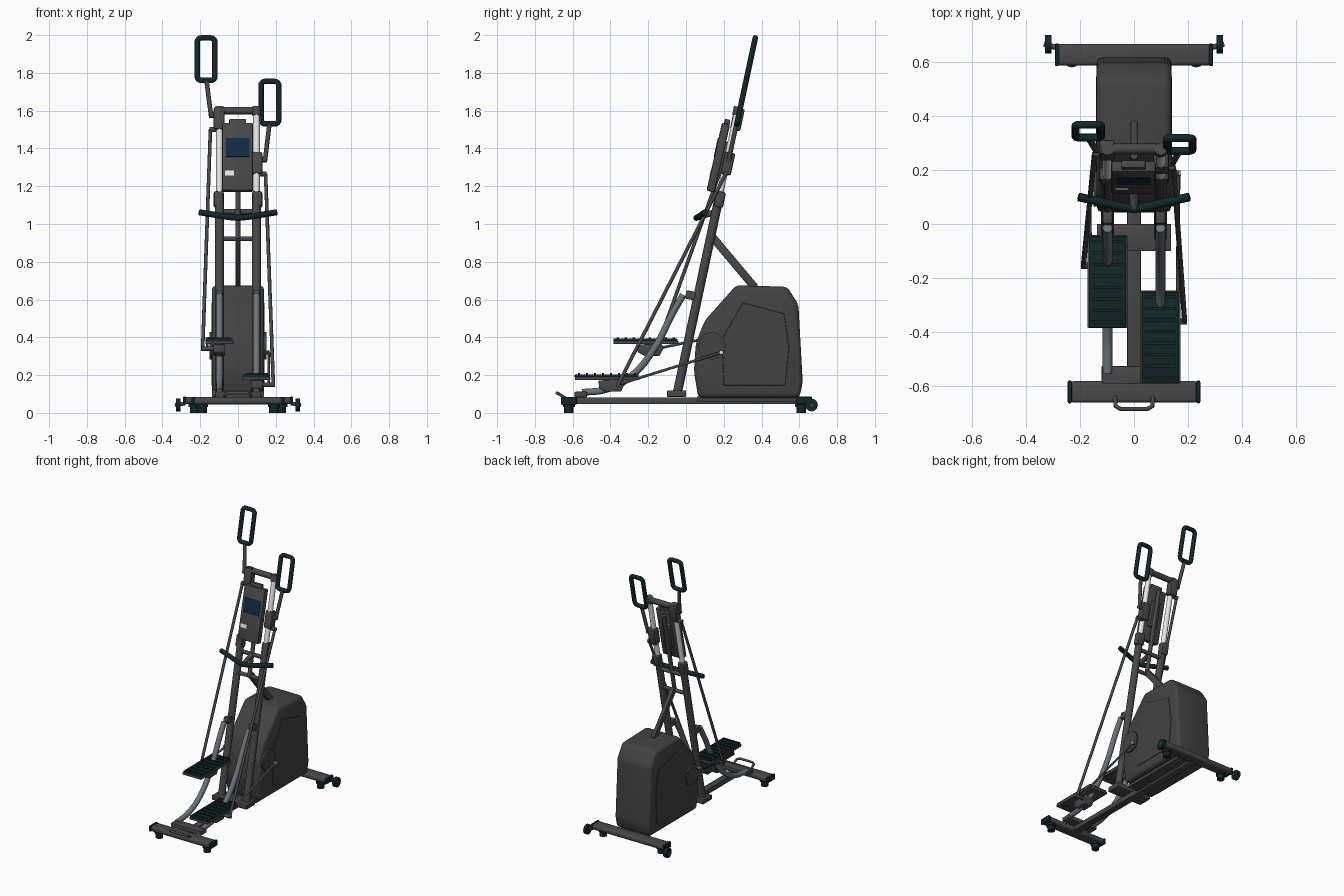
import bpy, bmesh, math
from mathutils import Vector, Matrix

if "Cube" in bpy.data.objects:
    bpy.data.objects.remove(bpy.data.objects["Cube"])


def material(name, r, g, b):
    m = bpy.data.materials.new(name)
    m.diffuse_color = (r, g, b, 1)
    m.use_nodes = True
    m.node_tree.nodes["Principled BSDF"].inputs["Base Color"].default_value = m.diffuse_color
    return m


GREY = material("dark_grey_metal", 0.065, 0.065, 0.066)
HOUSE = material("housing_grey", 0.055, 0.055, 0.055)
TEAL = material("dark_teal_rubber", 0.006, 0.020, 0.020)
RAIL = material("blue_grey_steel", 0.15, 0.17, 0.19)
CHROME = material("chrome", 0.8, 0.8, 0.8)
NAVY = material("navy_screen", 0.006, 0.022, 0.055)


def finish(name, mesh, mat):
    mesh.materials.clear()
    mesh.materials.append(mat)
    mesh.shade_smooth()
    mesh.set_sharp_from_angle(angle=math.radians(32))
    ob = bpy.data.objects.new(name, mesh)
    bpy.context.collection.objects.link(ob)
    return ob


def from_bm(name, bm, mat):
    mesh = bpy.data.meshes.new(name)
    bmesh.ops.recalc_face_normals(bm, faces=bm.faces)
    bm.to_mesh(mesh)
    bm.free()
    return finish(name, mesh, mat)


def box(name, loc, size, mat, bevel=0.004, tilt=0.0, seg=2):
    bm = bmesh.new()
    bmesh.ops.create_cube(bm, size=1)
    bmesh.ops.scale(bm, vec=size, verts=bm.verts)
    if bevel:
        bmesh.ops.bevel(bm, geom=bm.edges[:], offset=bevel, segments=seg,
                        profile=0.5, affect='EDGES')
    bm.transform(Matrix.Translation(loc) @ Matrix.Rotation(tilt, 4, 'X'))
    return from_bm(name, bm, mat)


def tube(name, pts, r, mat, cyclic=False, smooth=False):
    cu = bpy.data.curves.new(name + "_path", 'CURVE')
    cu.dimensions = '3D'
    cu.bevel_depth, cu.bevel_resolution, cu.use_fill_caps = r, 4, True
    if smooth:
        sp = cu.splines.new('BEZIER')
        sp.bezier_points.add(len(pts) - 1)
        for bp, p in zip(sp.bezier_points, pts):
            bp.co = p
            bp.handle_left_type = bp.handle_right_type = 'AUTO'
        sp.resolution_u = 8
    else:
        sp = cu.splines.new('POLY')
        sp.points.add(len(pts) - 1)
        for sp_pt, p in zip(sp.points, pts):
            sp_pt.co = (*p, 1)
    sp.use_cyclic_u = cyclic
    tmp = bpy.data.objects.new("tmp", cu)
    bpy.context.collection.objects.link(tmp)
    dg = bpy.context.evaluated_depsgraph_get()
    mesh = bpy.data.meshes.new_from_object(tmp.evaluated_get(dg))
    mesh.name = name
    bpy.data.objects.remove(tmp)
    return finish(name, mesh, mat)


def prism(name, profile, x0, x1, mat, bevel=0.0, seg=3):
    """Extrude a (y, z) profile along x."""
    bm = bmesh.new()
    f = bm.faces.new([bm.verts.new((x0, y, z)) for y, z in profile])
    ext = bmesh.ops.extrude_face_region(bm, geom=[f])
    bmesh.ops.translate(bm, vec=(x1 - x0, 0, 0),
                        verts=[v for v in ext["geom"] if isinstance(v, bmesh.types.BMVert)])
    if bevel:
        bmesh.ops.bevel(bm, geom=bm.edges[:], offset=bevel, segments=seg,
                        profile=0.5, affect='EDGES')
    return from_bm(name, bm, mat)


def lean(z):
    """y of the sloping uprights at height z."""
    return -0.043 + 0.2138 * (z - 0.12)


TILT = -math.atan(0.2138)
SIDES = (("left", -1), ("right", 1))

# Base frame
box("base_rail", (0, 0, 0.064), (0.05, 1.2, 0.036), GREY)
box("front_stabilizer", (0, -0.62, 0.064), (0.47, 0.08, 0.038), GREY, 0.014, seg=3)
box("rear_stabilizer", (0, 0.625, 0.066), (0.57, 0.08, 0.038), GREY, 0.014, seg=3)
box("upright_base_plate", (0, -0.05, 0.102), (0.275, 0.1, 0.034), GREY)
box("rail_end_plate", (0, -0.557, 0.097), (0.24, 0.065, 0.03), GREY)
tube("carry_handle", [(-0.07, -0.64, 0.08), (-0.068, -0.672, 0.1), (-0.05, -0.683, 0.105),
                      (0.05, -0.683, 0.105), (0.068, -0.672, 0.1), (0.07, -0.64, 0.08)], 0.008, GREY)
for side, s in SIDES:
    box(f"{side}_front_end_cap", (s * 0.237, -0.62, 0.064), (0.016, 0.084, 0.042), TEAL, 0.006)
    box(f"{side}_rear_end_cap", (s * 0.284, 0.625, 0.066), (0.016, 0.084, 0.042), TEAL, 0.006)
    for part, x, y in (("front", 0.19, -0.62), ("rear", 0.23, 0.61)):
        tube(f"{side}_{part}_foot", [(s * x, y, 0), (s * x, y, 0.035)], 0.025, TEAL)
        tube(f"{side}_{part}_foot_collar", [(s * x, y, 0.032), (s * x, y, 0.05)], 0.032, TEAL)
    tube(f"{side}_wheel", [(s * 0.305, 0.664, 0.042), (s * 0.328, 0.664, 0.042)], 0.034, TEAL)
    tube(f"{side}_wheel_axle", [(s * 0.28, 0.65, 0.05), (s * 0.332, 0.664, 0.042)], 0.01, GREY)

# Drive housing with raised side panels
box("housing_foot", (0, 0.33, 0.075), (0.2, 0.54, 0.03), GREY)
prism("drive_housing", [(0.065, 0.08), (0.042, 0.22), (0.052, 0.37), (0.10, 0.49), (0.265, 0.675),
                        (0.535, 0.668), (0.595, 0.575), (0.618, 0.16), (0.6, 0.08)],
      -0.138, 0.138, HOUSE, 0.024)
for side, s in SIDES:
    prism(f"{side}_housing_panel", [(0.2, 0.145), (0.19, 0.39), (0.3, 0.585), (0.52, 0.525),
                                    (0.545, 0.35), (0.525, 0.145)],
          s * 0.13, s * 0.141, HOUSE, 0.002, 1)
    tube(f"{side}_crank_disc", [(s * 0.12, 0.137, 0.355), (s * 0.15, 0.137, 0.355)], 0.073, HOUSE)

# Uprights
for side, s in SIDES:
    x = s * 0.098
    tube(f"{side}_upright", [(x, lean(0.1), 0.1), (x, lean(1.15), 1.15)], 0.024, GREY)
    tube(f"{side}_chrome_slide", [(x, lean(1.14), 1.14), (x, lean(1.6), 1.6)], 0.0175, CHROME)
    tube(f"{side}_slide_top_cap", [(x, lean(1.575), 1.575), (x, lean(1.62), 1.62)], 0.024, GREY)
    box(f"{side}_slide_collar", (s * 0.102, lean(1.13) + 0.005, 1.13), (0.054, 0.052, 0.085), GREY, 0.012, TILT)
    box(f"{side}_rail_bracket", (x, 0.035, 0.62), (0.036, 0.075, 0.045), GREY, 0.006, TILT)
    # Curved pedal rails
    tube(f"{side}_pedal_rail", [(x, -0.015, 0.625), (x, -0.075, 0.52), (x, -0.165, 0.345),
                                (x, -0.29, 0.195), (x, -0.42, 0.125), (x, -0.55, 0.108)],
         0.018, RAIL, smooth=True)
for name, z, r in (("top_crossbar", 1.6, 0.02), ("middle_crossbar", 1.065, 0.014), ("lower_crossbar", 0.922, 0.013)):
    tube(name, [(-0.1, lean(z) + 0.004, z), (0.1, lean(z) + 0.004, z)], r, GREY)
tube("console_mast", [(0, lean(0.92), 0.92), (0, lean(1.5), 1.5)], 0.014, GREY)
box("rear_brace", (0, 0.25, 0.8), (0.026, 0.042, 0.36), GREY, 0.005, math.radians(40))
tube("fixed_handlebar", [(-0.205, 0.1, 1.062), (-0.05, 0.065, 1.037), (0, 0.055, 1.032),
                         (0.05, 0.065, 1.037), (0.205, 0.1, 1.062)], 0.016, TEAL)
tube("handlebar_stem", [(0, 0.06, 1.035), (0, lean(1.065), 1.065)], 0.016, GREY)

# Console
centre, ctilt = Vector((-0.002, 0.171, 1.352)), -0.225
rot = Matrix.Rotation(ctilt, 4, 'X')


def on_console(name, x, dy, dz, size, mat, bevel):
    box(name, centre + rot @ Vector((x, dy, dz)), size, mat, bevel, ctilt)


on_console("console", 0, 0, 0, (0.165, 0.044, 0.37), GREY, 0.01)
on_console("console_top_tab", 0, 0.004, 0.19, (0.09, 0.03, 0.036), GREY, 0.006)
on_console("console_back_mount", 0, 0.03, 0, (0.06, 0.035, 0.18), GREY, 0.005)
on_console("console_screen", 0, -0.021, 0.05, (0.125, 0.008, 0.102), NAVY, 0)
on_console("console_label", -0.043, -0.021, -0.09, (0.048, 0.006, 0.026), CHROME, 0)


def loop_points(cx, z0, z1, half, rad, off):
    """Rounded rectangle lying in the leaning plane of the uprights."""
    pts = []
    for px, pz, a0 in ((half, z1, 0), (-half, z1, 90), (-half, z0, 180), (half, z0, 270)):
        ox = px - math.copysign(rad, px)
        oz = pz - rad if pz == z1 else pz + rad
        for k in range(5):
            a = math.radians(a0 + k * 22.5)
            z = oz + rad * math.sin(a)
            pts.append((cx + ox + rad * math.cos(a), lean(z) + off, z))
    return pts


# Moving assemblies: side, sign, handle bottom, carriage height, pedal centre y, pedal z, crank pin
for side, s, zh, zc, py, pz, pin in (("left", -1, 1.745, 1.555, -0.212, 0.38, (0.087, 0.39)),
                                     ("right", 1, 1.515, 1.32, -0.417, 0.19, (0.187, 0.32))):
    # Handle carriage, grip loop and stem
    box(f"{side}_handle_carriage", (s * 0.1, lean(zc) + 0.008, zc), (0.058, 0.056, 0.12), GREY, 0.01, TILT)
    tube(f"{side}_handle_grip", loop_points(s * 0.169, zh + 0.015, zh + 0.24, 0.047, 0.022, 0.011),
         0.0148, TEAL, cyclic=True)
    tube(f"{side}_handle_stem", [(s * 0.166, lean(zh) + 0.011, zh + 0.01),
                                 (s * 0.142, lean(zc) + 0.011, zc + 0.01)], 0.012, GREY)
    for k, dz in (("upper", 0.02), ("lower", -0.055)):
        tube(f"{side}_carriage_{k}_pin", [(s * 0.1, lean(zc + dz) + 0.008, zc + dz),
                                          (s * 0.152, lean(zc + dz) + 0.008, zc + dz)], 0.014, GREY)
    # Pedal with ridged pad
    px = s * 0.098
    box(f"{side}_pedal_tray", (px, py, pz - 0.007), (0.148, 0.343, 0.018), GREY, 0.004)
    box(f"{side}_pedal_pad", (px, py - 0.003, pz + 0.005), (0.138, 0.338, 0.018), TEAL, 0.004)
    for k in range(8):
        box(f"{side}_pedal_ridge_{k + 1}", (px, py - 0.15 + k * 0.0425, pz + 0.016), (0.115, 0.012, 0.008), TEAL, 0)
    # Pedal carriage riding on the rail, with its pivot
    cy, cz = py + 0.022, pz - 0.048
    prism(f"{side}_pedal_carriage", [(cy - 0.068, cz + 0.03), (cy - 0.066, cz - 0.01), (cy - 0.03, cz - 0.03),
                                     (cy + 0.05, cz - 0.03), (cy + 0.072, cz + 0.012), (cy + 0.06, cz + 0.035)],
          s * 0.068, s * 0.13, GREY, 0.005, 2)
    by, bz = cy + 0.035, cz + 0.008
    tube(f"{side}_pedal_pivot", [(s * 0.1, by, bz), (s * 0.196, by, bz)], 0.012, GREY)
    # Long rod from the handle carriage to the pedal
    tube(f"{side}_long_rod", [(s * 0.146, lean(zc - 0.055) + 0.008, zc - 0.055), (s * 0.187, by, bz)], 0.0095, GREY)
    # Crank pin and link
    tube(f"{side}_crank_link", [(s * 0.164, *pin), (s * 0.162, by, bz)], 0.007, GREY)
    tube(f"{side}_crank_pin", [(s * 0.14, *pin), (s * 0.168, *pin)], 0.011, GREY)
    tube(f"{side}_crank_pin_cap", [(s * 0.167, *pin), (s * 0.173, *pin)], 0.01, CHROME)
